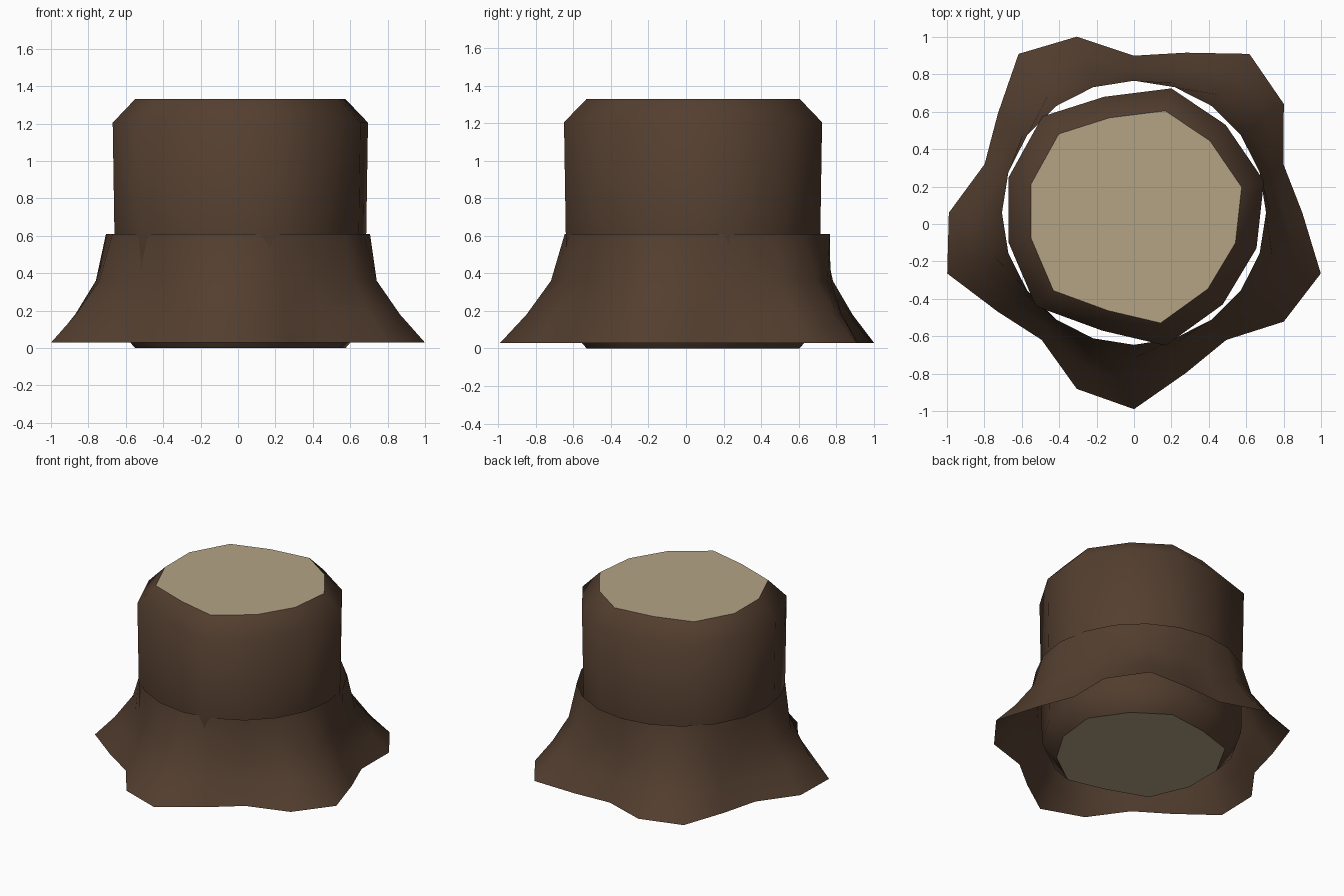
import bpy, bmesh, math

if "Cube" in bpy.data.objects:
    bpy.data.objects.remove(bpy.data.objects["Cube"])


def material(name, rgb):
    m = bpy.data.materials.new(name)
    m.diffuse_color = (*rgb, 1)
    m.use_nodes = True
    m.node_tree.nodes["Principled BSDF"].inputs["Base Color"].default_value = m.diffuse_color
    return m


bark = material("bark brown", (0.088, 0.049, 0.029))
wood = material("cut wood tan", (0.46, 0.37, 0.235))


def loft(name, rings, caps, mats):
    """Skin a stack of counter-clockwise rings, bottom to top, smooth sides."""
    bm = bmesh.new()
    loops = [[bm.verts.new(p) for p in ring] for ring in rings]
    n = len(loops[0])
    for lo, hi in zip(loops, loops[1:]):
        for i in range(n):
            j = (i + 1) % n
            bm.faces.new((lo[i], lo[j], hi[j], hi[i])).smooth = True
    if caps:
        for loop in (loops[0][::-1], loops[-1]):
            f = bm.faces.new(loop)
            f.material_index = 1
            for e in f.edges:
                e.smooth = False
    me = bpy.data.meshes.new(name)
    bm.to_mesh(me)
    bm.free()
    for m in mats:
        me.materials.append(m)
    ob = bpy.data.objects.new(name, me)
    bpy.context.collection.objects.link(ob)
    return ob


# Trunk: irregular twelve-sided log with bevelled ends and tan cut faces
outline = [(0.695, 0.23), (0.49, 0.53), (0.20, 0.725), (-0.16, 0.68),
           (-0.49, 0.575), (-0.67, 0.25), (-0.67, -0.10), (-0.525, -0.44),
           (-0.17, -0.57), (0.17, -0.65), (0.475, -0.43), (0.655, -0.13)]
CX, CY = 0.012, 0.04


def trunk_ring(z, s):
    return [(CX + (x - CX) * s, CY + (y - CY) * s, z) for x, y in outline]


loft("trunk", [trunk_ring(0.0, 0.825), trunk_ring(0.12, 0.975),
               trunk_ring(1.205, 1.0), trunk_ring(1.33, 0.825)],
     True, [bark, wood])


# Root flare: open skirt with five wavy lobes that grow towards the ground
def flare_ring(z, mean, wave):
    ring = []
    for i in range(20):
        a = math.radians(18 * i)
        t = math.radians(90 - 18 * i) * 5
        lobe = -0.105 * math.sin(5 * a) - 0.045 * math.cos(5 * a)
        r = mean + wave * lobe
        ring.append((r * math.cos(a), 0.06 + r * math.sin(a), z))
    return ring


loft("root_flare", [flare_ring(0.03, 0.945, 1.0), flare_ring(0.18, 0.84, 0.67),
                    flare_ring(0.36, 0.745, 0.33), flare_ring(0.61, 0.706, 0.0)],
     False, [bark])
